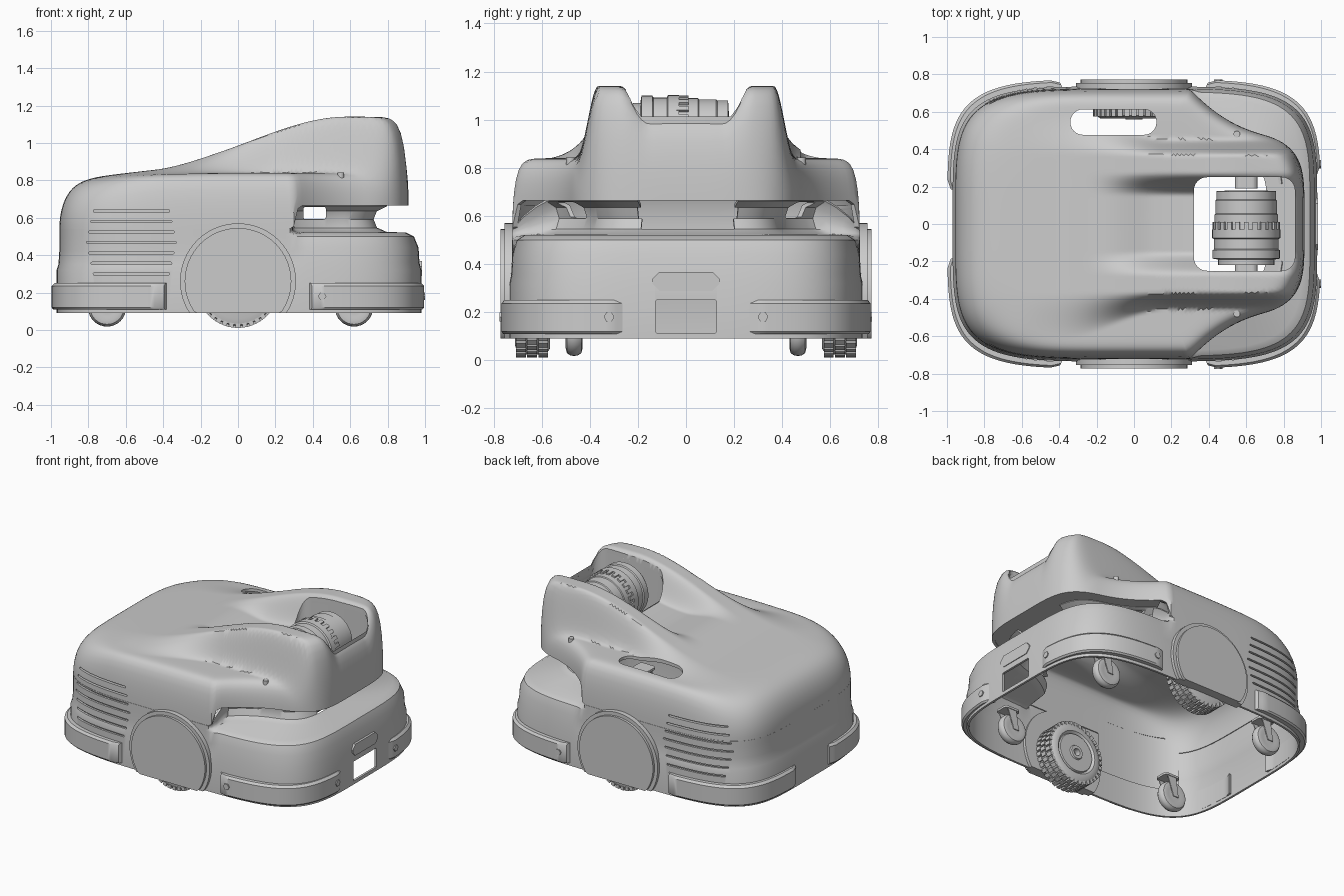
import bpy, bmesh
from math import sin, cos, pi, atan2
from mathutils import Vector

cube = bpy.data.objects.get("Cube")
if cube:
    bpy.data.objects.remove(cube)

grey = bpy.data.materials.new("light grey")
grey.use_nodes = True
grey.diffuse_color = (0.6, 0.6, 0.6, 1)
grey.node_tree.nodes["Principled BSDF"].inputs["Base Color"].default_value = (0.6, 0.6, 0.6, 1)
N = 240


def smooth(lo, hi, x):
    t = min(1, max(0, (x - lo) / (hi - lo)))
    return t * t * (3 - 2 * t)


def lerp(a, b, t):
    return a + (b - a) * t


def make(name, verts, faces, fix=True):
    mesh = bpy.data.meshes.new(name)
    mesh.from_pydata([tuple(v) for v in verts], [], faces)
    if fix:
        bm = bmesh.new()
        bm.from_mesh(mesh)
        bmesh.ops.recalc_face_normals(bm, faces=bm.faces)
        bm.to_mesh(mesh)
        bm.free()
    obj = bpy.data.objects.new(name, mesh)
    bpy.context.collection.objects.link(obj)
    mesh.materials.append(grey)
    return obj


def select(obj):
    bpy.ops.object.select_all(action='DESELECT')
    obj.select_set(True)
    bpy.context.view_layer.objects.active = obj


def shade(obj, angle=0.6):
    select(obj)
    bpy.ops.object.shade_smooth_by_angle(angle=angle)
    return obj


def rings(name, loops, closed_loop=True, caps=False, keep=None, fix=True):
    """Skin a stack of equal-length loops."""
    n = len(loops[0])
    verts = [p for loop in loops for p in loop]
    faces = []
    for r in range(len(loops) - 1):
        for i in range(n if closed_loop else n - 1):
            j = (i + 1) % n
            if keep is None or keep(r, loops[r][i]):
                faces.append((r * n + i, r * n + j, (r + 1) * n + j, (r + 1) * n + i))
    if caps:
        faces += [tuple(range(n))[::-1], tuple(range((len(loops) - 1) * n, len(loops) * n))]
    return make(name, verts, faces, fix)


def prism(name, pts, axis, lo, hi):
    """Extrude a 2D outline along x, y or z."""
    def place(p, d):
        q = list(p)
        q.insert("xyz".index(axis), d)
        return q
    return rings(name, [[place(p, d) for p in pts] for d in (lo, hi)], caps=True)


def round_rect(cx, cy, hx, hy, r, seg=6):
    pts = []
    for k, (sx, sy) in enumerate([(1, 1), (-1, 1), (-1, -1), (1, -1)]):
        for i in range(seg + 1):
            a = pi / 2 * (k + i / seg)
            pts.append((cx + sx * (hx - r) + r * cos(a), cy + sy * (hy - r) + r * sin(a)))
    return pts


def lathe(name, profile, x, z, seg=48, y=0, side=1):
    """Revolve (radius, y) points about an axis along y."""
    loops = [[(x + r * cos(2 * pi * i / seg), y + d * side, z + r * sin(2 * pi * i / seg))
              for i in range(seg)] for r, d in profile]
    return shade(rings(name, loops, caps=True))


def modify(obj, kind, **settings):
    select(obj)
    mod = obj.modifiers.new(kind, kind)
    for key, value in settings.items():
        setattr(mod, key, value)
    bpy.ops.object.modifier_apply(modifier=mod.name)


def cut(obj, cutters):
    for c in cutters:
        modify(obj, 'BOOLEAN', operation='DIFFERENCE', solver='EXACT', object=c)


def outline(a, ax, by, n=4.6):
    r = (abs(cos(a) / ax) ** n + abs(sin(a) / by) ** n) ** (-1 / n)
    return Vector((r * cos(a), r * sin(a)))


def hood_outline(a):
    p = outline(a, 0.912 if cos(a) > 0 else 0.955, 0.722)
    t = min(1, max(0, (p.x - 0.3) / 0.4))
    p.y *= 1 - 0.29 * (1 - (1 - t) ** 2)
    return p


def height(x, y):
    """Deck with two ridges and a valley between them."""
    y = abs(y)
    deck = 0.825 + 0.015 * smooth(-0.9, 0, x)
    ridge = 0.82 + 0.06 * smooth(-0.9, -0.1, x) + 0.26 * smooth(-0.45, 0.58, x)
    valley = lerp(ridge, 0.89 + 0.13 * smooth(0.1, 0.9, x), smooth(-0.35, 0.1, x))
    top = lerp(valley, ridge, smooth(0.15, 0.275, y))
    return lerp(top, deck, smooth(0.365, lerp(0.62, 0.455, smooth(-0.4, 0.2, x)), y))


angles = [2 * pi * i / N for i in range(N)]

# upper shell: wall rolling over into the sculpted deck
steps = [1, .9995, .998, .995, .99, .98, .965, .945] + [0.925 - 0.0185 * i for i in range(50)]
loops = []
for s in steps:
    loop = []
    for a in angles:
        o = hood_outline(a)
        base = lerp(0.54, 0.665, smooth(0.29, 0.33, o.x))
        power = lerp(12, 32, smooth(-0.9, -0.4, o.x))
        x, y = o * s
        loop.append((x, y, base + (height(x, y) - base) * (1 - s ** power) ** 0.5))
    loops.append(loop)
upper = rings("upper_shell", loops, fix=False)
bm = bmesh.new()
bm.from_mesh(upper.data)
bmesh.ops.holes_fill(bm, edges=[e for e in bm.edges if e.is_boundary and
                                all(v.co.xy.length < 0.1 for v in e.verts)], sides=0)
bmesh.ops.recalc_face_normals(bm, faces=bm.faces)
if sum(f.normal.z for f in bm.faces) < 0:
    bmesh.ops.reverse_faces(bm, faces=bm.faces)
bm.to_mesh(upper.data)
bm.free()
modify(upper, 'SOLIDIFY', thickness=0.02, offset=-1)

# lower shell: skirt, front ledge and C-shaped recess under the hood
stack = [(1, .09, 1, .09), (1, .32, 1, .32), (.99, .35, .99, .36), (.985, .42, .985, .44),
         (.985, .5, .96, .5), (.985, .51, .92, .52)]
recess = [(.87, .525), (.82, .545), (.8, .59), (.82, .635), (.88, .662)]
loops = []
for sb, zb, sf, zf in stack + [(.985, .52 + .005 * i, s, z) for i, (s, z) in enumerate(recess)]:
    loop = []
    for a in angles:
        o = outline(a, 0.98 if cos(a) > 0 else 0.97, 0.735)
        k = smooth(0.28, 0.38, o.x)
        inner = hood_outline(a) if (sf, zf) in recess else o
        p = (o * sb).lerp(inner * sf, k)
        loop.append((p.x, p.y, lerp(zb, zf, k)))
    loops.append(loop)
lower = rings("lower_shell", loops, fix=False,
              keep=lambda r, p: not (r > 6 and p[0] > 0.5 and abs(p[1]) < 0.2))
modify(lower, 'SOLIDIFY', thickness=0.015, offset=-1)

# inward flange under the hood
front = [a - pi for a in angles if hood_outline(a - pi).x > 0.33]
flange = [[(*(hood_outline(a) * s), 0.668) for a in front] for s in (0.99, 0.78)]
shade(rings("hood_flange", flange, closed_loop=False))

# openings
vents = [prism("vent_cutter", round_rect(-0.57, 0.3 + 0.056 * i, 0.24 - 0.012 * abs(i - 3), 0.006, 0.005, 2),
               'y', -1, 1) for i in range(7)]
well = prism("well_cutter", round_rect(0.59, 0, 0.27, 0.25, 0.07), 'z', 0.69, 1.5)
slot = prism("handle_cutter", round_rect(-0.11, 0.545, 0.23, 0.068, 0.066), 'z', 0.7, 1)
window = prism("window_cutter", round_rect(0.41, 0.625, 0.06, 0.033, 0.01, 2), 'y', -1, 1)
port = prism("port_cutter", round_rect(0, 0.182, 0.127, 0.068, 0.004, 1), 'x', 0.8, 1.1)
cut(upper, [well, slot] + vents)
cut(lower, [window, port] + vents)
for c in vents + [well, slot, window, port]:
    bpy.data.objects.remove(c)
shade(upper)
shade(lower)
prism("front_plate", round_rect(0, 0.328, 0.14, 0.04, 0.03, 1), 'x', 0.95, 0.985)

# panels closing the vents from inside
for side, name in ((1, "left"), (-1, "right")):
    arc = [p for p in (outline(a, 0.955, 0.722) for a in angles) if -0.86 < p.x < -0.28 and p.y > 0]
    shade(rings(name + "_vent_backing", [[(p.x + .01, side * (p.y - .022), z) for p in arc]
                                         for z in (0.27, 0.66)], closed_loop=False))

# lining of the sensor well, following the deck
rim = round_rect(0.59, 0, 0.275, 0.255, 0.07)
shade(rings("well_lining", [[(x, y, 0.69) for x, y in rim],
                            [(x, y, height(x, y) - 0.03) for x, y in rim]]))

# corner bumpers
for sx in (1, -1):
    for sy in (1, -1):
        a0, a1 = atan2(0.27 if sx > 0 else 0.19, 1), atan2(0.765, 0.4)
        loops = []
        for i in range(41):
            o = outline(lerp(a0, a1, i / 40), 0.998, 0.772) * (1 - 0.018 * (1 - min(1, i / 2, (40 - i) / 2)))
            loops.append([(sx * o.x * s, sy * o.y * s, z) for s, z in
                          ((.955, .11), (.99, .11), (1, .12), (1, .235), (.985, .25), (.955, .25))])
        name = ("front" if sx > 0 else "rear") + ("_left" if sy > 0 else "_right")
        shade(rings(name + "_bumper", loops, caps=True))
        if sx > 0:
            lathe(name + "_side_bolt", [(0.022, -0.01), (0.022, 0.008)], 0.45, 0.18, 6, sy * 0.765)
            bolt = [(sy * 0.32 + 0.022 * cos(i * pi / 3), 0.18 + 0.022 * sin(i * pi / 3)) for i in range(6)]
            prism(name + "_end_bolt", bolt, 'x', 0.98, 1.0)
            shade(prism(name + "_hood_bolt", round_rect(0.55, sy * 0.48, 0.018, 0.018, 0.0175, 3), 'z', 0.8, 0.842))

# drive wheels, wheel covers and casters
for side, name in ((1, "left"), (-1, "right")):
    for part, r, y0, y1 in (("rim", 0.31, 0.7, 0.755), ("face", 0.285, 0.71, 0.772)):
        disc = [(r * cos(pi * i / 32), max(0.09, 0.26 + r * sin(pi * i / 32))) for i in range(64)]
        disc = [p for i, p in enumerate(disc) if p[1] > 0.09 or disc[i - 1][1] > 0.09 or disc[(i + 1) % 64][1] > 0.09]
        shade(prism(f"{name}_cover_{part}", disc, 'y', side * y0, side * y1))
    lathe(name + "_drive_wheel", [(0.025, -.04), (0.025, -.08), (0.045, -.08), (0.05, -.07), (0.13, -.07),
                                  (0.135, -.06), (0.15, -.075), (0.18, -.075), (0.203, -.06), (0.208, 0),
                                  (0.203, .06), (0.17, .07)], 0, 0.23, 48, 0.64 * side, side)
    verts, faces = [], []
    for i in range(108):
        row = i // 36
        a, y = pi * (i % 36 + 0.5 * (row == 1)) / 18, (row - 1) * 0.046 + 0.64 * side
        b = len(verts)
        verts += [(r * cos(a + d), y + w, 0.23 + r * sin(a + d)) for r in (0.195, 0.219)
                  for d, w in ((-.06, -.02), (.06, -.02), (.06, .02), (-.06, .02))]
        faces += [tuple(b + k for k in f) for f in
                  ((0, 1, 2, 3), (4, 5, 6, 7), (0, 1, 5, 4), (1, 2, 6, 5), (2, 3, 7, 6), (3, 0, 4, 7))]
    make(name + "_tread", verts, faces)
    for x, end in ((0.62, "front"), (-0.7, "rear")):
        y = 0.465 * side
        tag = f"{end}_{name}_caster"
        lathe(tag + "_wheel", [(0.02, -.035), (0.05, -.03), (0.07, -.035), (0.09, -.03), (0.1, -.015), (0.102, 0),
                               (0.1, .015), (0.09, .03), (0.07, .035), (0.05, .03), (0.02, .035)], x, 0.12, 32, y)
        for d in (-0.045, 0.04):
            prism(tag + "_fork", [(x - .02, .1), (x + .02, .1), (x + .07, .24), (x, .24)], 'y', y + d, y + d + 0.006)
        prism(tag + "_plate", round_rect(x + 0.03, y, 0.06, 0.05, 0.02, 3), 'z', 0.235, 0.25)

# stepped sensor barrel with a toothed ring and pivot blocks
lathe("sensor_barrel", [(.1, -.22), (.15, -.22), (.15, -.19), (.18, -.185), (.18, -.14), (.172, -.135), (.172, -.08),
                        (.182, -.075), (.182, -.03), (.17, -.03), (.17, .05), (.165, .055), (.165, .125),
                        (.16, .13), (.16, .175), (.08, .18)], 0.6, 0.92)
for i in range(24):
    a = i * pi / 12
    tooth = [(0.6 + r * cos(a + d), 0.92 + r * sin(a + d)) for r, d in ((.16, -.07), (.182, -.07), (.182, .07), (.16, .07))]
    prism("sensor_tooth", tooth, 'y', -0.04, 0.01)
for y in (-0.235, 0.215):
    prism("sensor_pivot", round_rect(0.6, 0.92, 0.06, 0.06, 0.03), 'y', y - 0.025, y + 0.04)
